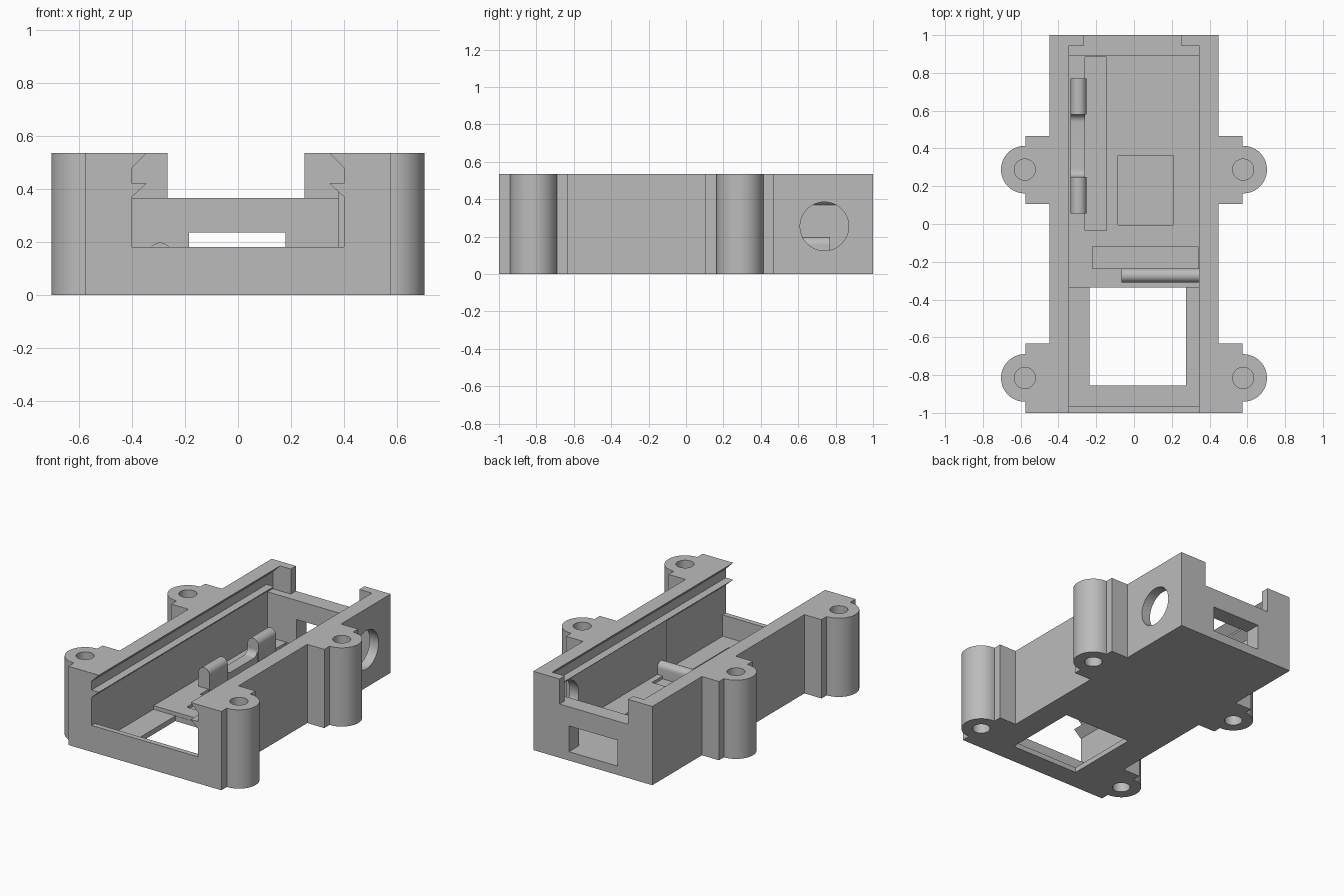
import bpy, bmesh, math
from mathutils import Vector

if "Cube" in bpy.data.objects:
    bpy.data.objects.remove(bpy.data.objects["Cube"])

H = 0.535       # case height
FLOOR = 0.06    # rear floor level

grey = bpy.data.materials.new("plain_grey")
grey.use_nodes = True
grey.diffuse_color = (0.5, 0.5, 0.5, 1)
grey.node_tree.nodes["Principled BSDF"].inputs["Base Color"].default_value = (0.5, 0.5, 0.5, 1)


def finish(name, bm):
    bmesh.ops.recalc_face_normals(bm, faces=bm.faces)
    mesh = bpy.data.meshes.new(name)
    bm.to_mesh(mesh)
    bm.free()
    mesh.materials.append(grey)
    ob = bpy.data.objects.new(name, mesh)
    bpy.context.collection.objects.link(ob)
    return ob


def prism(name, points, axis, lo, hi):
    """Extrude a closed 2D outline along one axis."""
    place = {"x": lambda a, b, c: (c, a, b),
             "y": lambda a, b, c: (a, c, b),
             "z": lambda a, b, c: (a, b, c)}[axis]
    bm = bmesh.new()
    face = bm.faces.new([bm.verts.new(place(a, b, lo)) for a, b in points])
    out = bmesh.ops.extrude_face_region(bm, geom=[face])
    verts = [g for g in out["geom"] if isinstance(g, bmesh.types.BMVert)]
    bmesh.ops.translate(bm, verts=verts, vec=Vector(place(0, 0, hi - lo)))
    return finish(name, bm)


def box(name, x0, x1, y0, y1, z0, z1):
    return prism(name, [(x0, y0), (x1, y0), (x1, y1), (x0, y1)], "z", z0, z1)


def arc(cx, cy, r, a0, a1, n):
    angles = [math.radians(a0 + (a1 - a0) * i / n) for i in range(n + 1)]
    return [(cx + r * math.cos(a), cy + r * math.sin(a)) for a in angles]


def disc(name, cx, cy, r, axis, lo, hi):
    return prism(name, arc(cx, cy, r, 0, 360, 48)[:-1], axis, lo, hi)


def combine(target, tool, operation):
    """Apply a boolean and discard the tool."""
    mod = target.modifiers.new("bool", "BOOLEAN")
    mod.operation, mod.solver, mod.object = operation, "EXACT", tool
    dg = bpy.context.evaluated_depsgraph_get()
    mesh = bpy.data.meshes.new_from_object(target.evaluated_get(dg))
    target.modifiers.clear()
    target.data = mesh
    bpy.data.objects.remove(tool)


def channel(right, bottom, y0, y1):
    """Cavity with a sloped lip under a dovetail lid groove."""
    tip, wide = 0.345, 0.4
    pts = [(-wide, bottom), (right, bottom), (right, 0.37 + wide - right),
           (tip, 0.42), (wide, 0.42), (wide, 0.48), (tip, H), (tip, 0.7),
           (-tip, 0.7), (-tip, H), (-wide, 0.48), (-wide, 0.42),
           (-tip, 0.42), (-wide, 0.37)]
    return prism("channel_cutter", pts, "y", y0, y1)


# Case block with four screw ears
case = box("case", -0.447, 0.447, -1, 1, 0, H)
ears = [(s, yc, y0, y1) for s in (-1, 1)
        for yc, y0, y1 in ((-0.815, -1, -0.633), (0.288, 0.105, 0.467))]
for s, yc, y0, y1 in ears:
    xs = sorted((s * 0.4, s * 0.575))
    combine(case, box("ear", *xs, y0, y1, 0, H), "UNION")
    combine(case, disc("boss", s * 0.578, yc, 0.126, "z", 0, H), "UNION")

# Front bay, rear bay, lid groove end and open front
cuts = [
    channel(0.4, 0.18, -1.05, -0.9),
    channel(0.4, 0.035, -0.965, -0.335),
    channel(0.38, FLOOR, -0.336, 0.89),
    prism("groove_end", [(-0.345, 0.7), (-0.345, H), (-0.4, 0.48), (-0.4, 0.365),
                         (0.4, 0.365), (0.4, 0.48), (0.345, H), (0.345, 0.7)],
          "y", 0.88, 0.945),
    box("rear_notch", -0.265, 0.25, 0.9, 1.1, 0.365, 0.7),
    box("rear_window", -0.185, 0.18, 0.85, 1.1, FLOOR, 0.235),
    box("floor_opening", -0.235, 0.275, -0.855, -0.337, -0.1, 0.2),
    box("long_recess", -0.26, -0.145, -0.035, 0.885, 0.04, 0.1),
    box("square_recess", -0.085, 0.21, -0.005, 0.362, 0.035, 0.1),
    box("cross_recess", -0.22, 0.34, -0.235, -0.12, 0.04, 0.1),
    disc("side_port", 0.74, 0.255, 0.13, "x", 0.36, 0.6),
]
for s, yc, y0, y1 in ears:
    cuts.append(disc("top_screw_hole", s * 0.578, yc, 0.056, "z", 0.27, 0.7))
    cuts.append(disc("bottom_screw_hole", s * 0.578, yc, 0.056, "z", -0.1, 0.15))
for cutter in cuts:
    combine(case, cutter, "DIFFERENCE")

# Two round-topped clips joined by a low saddle
parts = [case]
for name, y0, y1 in (("front_clip", 0.055, 0.25), ("rear_clip", 0.58, 0.77)):
    outline = [(-0.335, 0.05), (-0.252, 0.05)] + arc(-0.2935, 0.156, 0.0415, 0, 180, 16)
    parts.append(prism(name, outline, "y", y0, y1))
saddle = [(0.24, 0.05), (0.59, 0.05), (0.59, 0.125)]
saddle += arc(0.54, 0.125, 0.04, 0, -90, 8) + arc(0.29, 0.125, 0.04, -90, -180, 8)
saddle += [(0.24, 0.125)]
parts.append(prism("clip_saddle", saddle, "x", -0.335, -0.26))

# Rounded cross bar on the rear floor
bar = [(-0.31, 0.05), (-0.235, 0.05)] + arc(-0.2725, 0.103, 0.0375, 0, 180, 16)
parts.append(prism("cross_bar", bar, "x", -0.065, 0.385))

# Smooth round surfaces, keep corners sharp
for ob in bpy.context.selected_objects:
    ob.select_set(False)
for ob in parts:
    ob.select_set(True)
bpy.context.view_layer.objects.active = case
bpy.ops.object.shade_smooth_by_angle(angle=math.radians(30))
